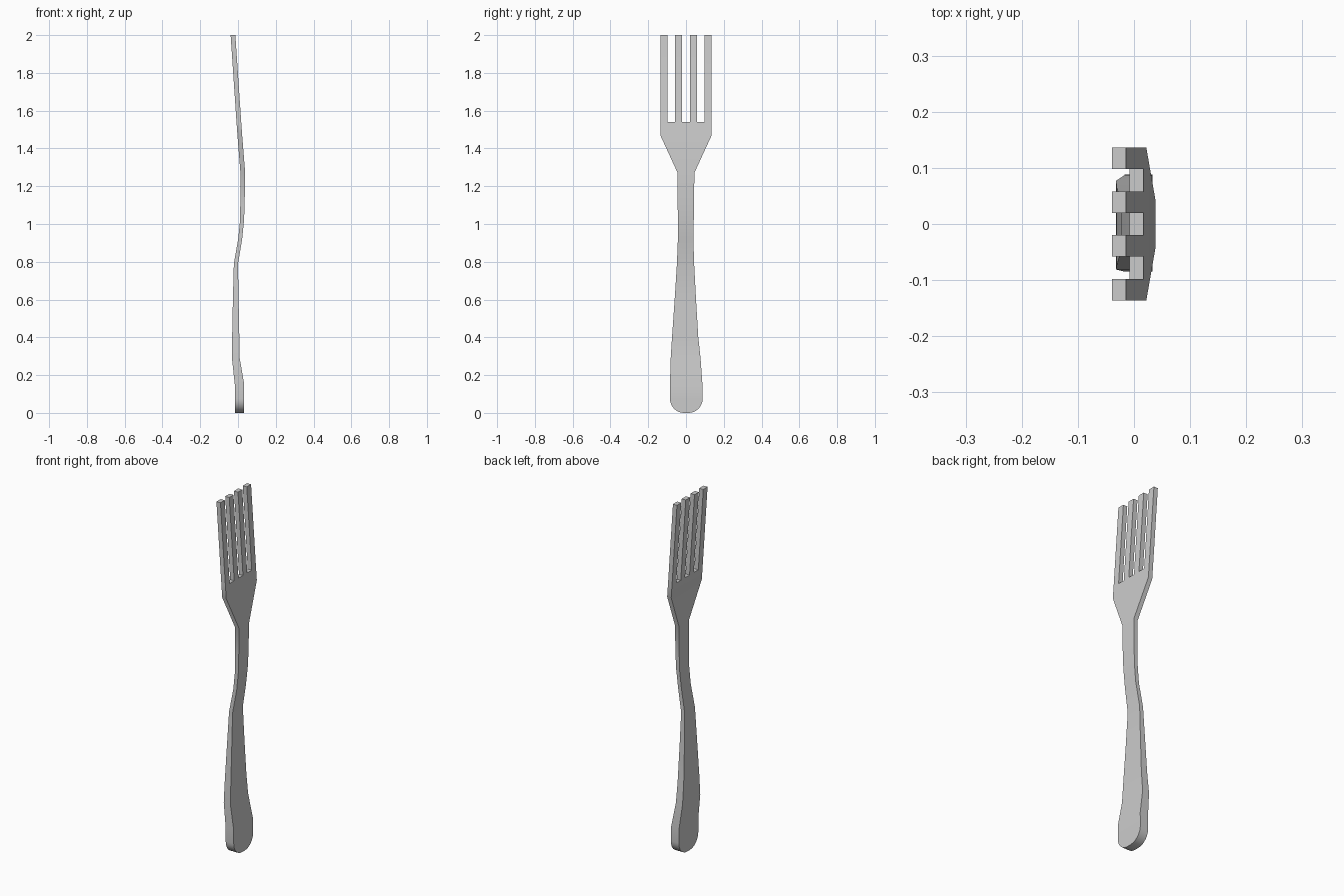
import bpy, bmesh, math

if "Cube" in bpy.data.objects:
    bpy.data.objects.remove(bpy.data.objects["Cube"])

bm = bmesh.new()


def section(z, x0, x1, ys):
    """Back row and front row of vertices across the width at height z."""
    return [[bm.verts.new((x, y, z)) for y in ys] for x in (x0, x1)]


def ring(s):
    return s[0] + s[1][::-1]


# Rounded butt of the handle
sections = []
r = 0.075
for i in range(9):
    a = math.pi / 2 * i / 8
    inset = r * (1 - math.sin(a))
    sections.append(section(r * (1 - math.cos(a)), -0.017, 0.033,
                            (-0.085 + inset, 0.088 - inset)))

# Handle, neck and shoulder: z, back x, front x, left y, right y
for z, x0, x1, y0, y1 in [
    (0.15, -0.017, 0.033, -0.085, 0.087),
    (0.29, -0.032, 0.009, -0.081, 0.077),
    (0.40, -0.031, 0.007, -0.074, 0.065),
    (0.60, -0.027, 0.003, -0.060, 0.053),
    (0.79, -0.022, 0.000, -0.048, 0.043),
    (0.92, 0.001, 0.022, -0.043, 0.039),
    (1.02, 0.011, 0.032, -0.043, 0.041),
    (1.10, 0.012, 0.035, -0.044, 0.043),
    (1.27, 0.013, 0.038, -0.044, 0.044),
    (1.47, -0.003, 0.022, -0.136, 0.136),
]:
    sections.append(section(z, x0, x1, (y0, y1)))

bm.faces.new(ring(sections[0]))
for a, b in zip(sections, sections[1:]):
    ra, rb = ring(a), ring(b)
    for i in range(4):
        j = (i + 1) % 4
        bm.faces.new((ra[i], ra[j], rb[j], rb[i]))

# Top of the head, split at every tine edge
edges = (-0.136, -0.098, -0.058, -0.020, 0.020, 0.058, 0.098, 0.136)
top = section(1.54, -0.008, 0.017, edges)
low = sections[-1]
for k in (0, 1):
    bm.faces.new(low[k] + top[k][::-1])
for e in (0, -1):
    bm.faces.new((low[0][e], low[1][e], top[1][e], top[0][e]))

# Four tines with slot floors between them
for i in range(7):
    base = [top[0][i], top[0][i + 1], top[1][i + 1], top[1][i]]
    if i % 2:
        bm.faces.new(base)
        continue
    tip = ring(section(2.0, -0.039, -0.014, edges[i:i + 2]))
    bm.faces.new(tip)
    for k in range(4):
        j = (k + 1) % 4
        bm.faces.new((base[k], base[j], tip[j], tip[k]))

bmesh.ops.recalc_face_normals(bm, faces=bm.faces)
mesh = bpy.data.meshes.new("fork")
bm.to_mesh(mesh)
bm.free()
fork = bpy.data.objects.new("fork", mesh)
bpy.context.collection.objects.link(fork)
bpy.context.view_layer.objects.active = fork
fork.select_set(True)
bpy.ops.object.shade_smooth_by_angle(angle=math.radians(30))
